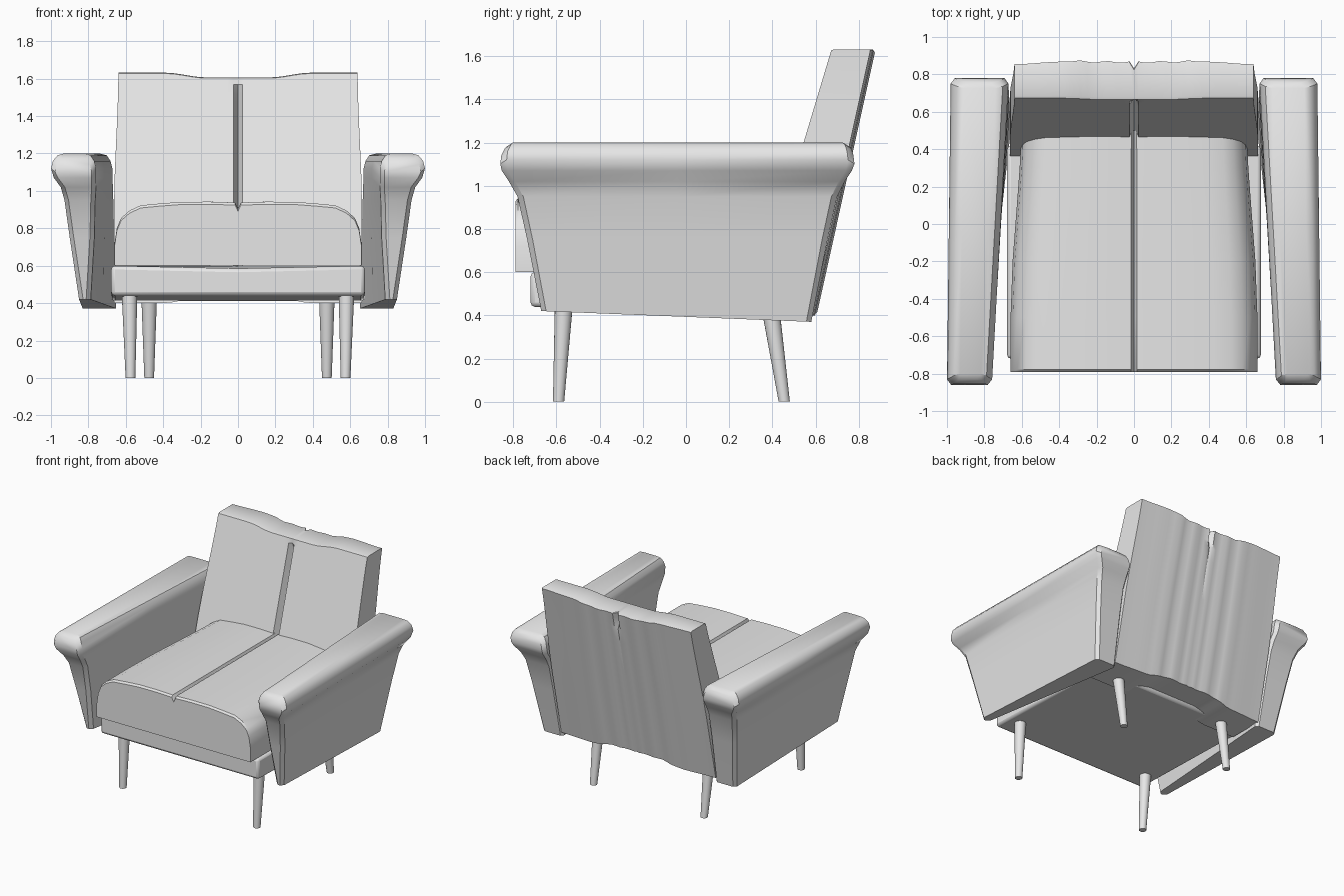
import bpy, bmesh, math
from mathutils import Vector

old = bpy.data.objects.get("Cube")
if old:
    bpy.data.objects.remove(old, do_unlink=True)

grey = bpy.data.materials.new("light_grey")
grey.use_nodes = True
colour = (0.8, 0.8, 0.8, 1)
grey.diffuse_color = colour
for node in grey.node_tree.nodes:
    if node.type == 'BSDF_PRINCIPLED':
        node.inputs["Base Color"].default_value = colour


def finish(name, bm, bevel=0):
    bmesh.ops.recalc_face_normals(bm, faces=bm.faces)
    mesh = bpy.data.meshes.new(name)
    bm.to_mesh(mesh)
    bm.free()
    mesh.materials.append(grey)
    obj = bpy.data.objects.new(name, mesh)
    bpy.context.scene.collection.objects.link(obj)
    if bevel:
        mod = obj.modifiers.new("soft_edges", 'BEVEL')
        mod.width = bevel
        mod.segments = 2
    bpy.ops.object.select_all(action='DESELECT')
    obj.select_set(True)
    bpy.context.view_layer.objects.active = obj
    bpy.ops.object.shade_smooth_by_angle(angle=math.radians(35))
    return obj


def slab(name, rows, cols, near, far, bevel=0):
    """Closed body between two matching grids of points."""
    bm = bmesh.new()
    a, b = [[[bm.verts.new(f(r, c)) for c in cols] for r in rows] for f in (near, far)]
    n, m = len(rows), len(cols)
    for g in (a, b):
        for i in range(n - 1):
            for j in range(m - 1):
                bm.faces.new((g[i][j], g[i][j + 1], g[i + 1][j + 1], g[i + 1][j]))
    rim = ([(0, j) for j in range(m)] + [(i, m - 1) for i in range(1, n)]
           + [(n - 1, j) for j in range(m - 2, -1, -1)] + [(i, 0) for i in range(n - 2, 0, -1)])
    for (i, j), (k, l) in zip(rim, rim[1:] + rim[:1]):
        bm.faces.new((a[i][j], a[k][l], b[k][l], b[i][j]))
    return finish(name, bm, bevel)


def both_sides(half):
    return [-x for x in reversed(half) if x] + list(half)


def step(x, lo, hi):
    t = min(1, max(0, (x - lo) / (hi - lo)))
    return t * t * (3 - 2 * t)


# Seat cushion: crowned top with a centre seam, narrowing to the back
crown = {0: 0.905, 0.016: 0.938, 0.15: 0.943, 0.3: 0.943, 0.42: 0.935, 0.52: 0.92,
         0.58: 0.895, 0.625: 0.855, 0.648: 0.8, 0.66: 0.72}


def seat_width(y):
    return 1 - 0.09 * step(y, -0.5, 0.6)


def seat_top(y, x):
    drop = 0.014 if y == -0.79 else 0
    pleat = 0.003 * math.sin(abs(x) * 40) * (0.1 < abs(x) < 0.55)
    return (x * seat_width(y), y, crown[abs(x)] + pleat - drop)


def seat_bottom(y, x):
    return (x * seat_width(y), y, 0.6)


slab("seat_cushion", [-0.79, -0.778, -0.5, -0.2, 0.1, 0.3, 0.5],
     both_sides(list(crown)), seat_top, seat_bottom)

# Base frame under the cushion
slab("seat_base", [-0.72, 0.42], [-0.678, 0, 0.678],
     lambda y, x: (x, y, 0.6 - 0.015 * (x == 0 and y < 0)),
     lambda y, x: (x, y, 0.44 - 0.03 * (y > 0)), 0.02)


# Backrest: leaning slab with a sagging top, front seam and draped back
def back_height(t, x):
    sag = 1 - step(abs(x), 0.18, 0.4)
    low, high = 0.4 + 0.035 * sag, 1.64 - 0.025 * sag
    return low + (high - low) * t


def back_half_width(t):
    return 1.0 - 0.035 * step(t, 0.4, 1)


def back_front(t, x):
    z = back_height(t, x)
    y = 0.675 - 0.3 * (1.635 - z)
    if x == 0:
        y += 0.055 * (1 - step(z, 1.5, 1.6))
    return (x * back_half_width(t), y + 0.01 * (t == 1), z - 0.008 * (t == 1))


def back_rear(t, x):
    z = back_height(t, x)
    ax = abs(x)
    y = 0.848 - 0.222 * (1.6 - z)
    y += 0.018 * (1 - step(ax, 0.35, 0.66)) + 0.005 * math.cos(ax * 42) * (ax < 0.45)
    if x == 0:
        y -= 0.01 + 0.03 * step(t, 0.88, 0.92)
    return (x * back_half_width(t), y - 0.01 * (t == 1), z - 0.008 * (t == 1))


slab("backrest", [0, 0.15, 0.3, 0.42, 0.55, 0.7, 0.8, 0.88, 0.92, 0.96, 0.99, 1],
     both_sides([0, 0.024, 0.06, 0.1, 0.14, 0.18, 0.22, 0.26, 0.3, 0.35, 0.4, 0.5, 0.58, 0.663]),
     back_front, back_rear)

# Armrests: height, front y, rear y, outer x, inner x at front, inner x at rear
levels = [
    (0.42, -0.67, 0.58, 0.85, 0.79, 0.65),
    (0.75, -0.735, 0.655, 0.9, 0.77, 0.66),
    (0.95, -0.78, 0.7, 0.928, 0.765, 0.665),
    (1.02, -0.82, 0.735, 0.948, 0.76, 0.667),
    (1.07, -0.853, 0.768, 0.985, 0.76, 0.67),
    (1.12, -0.86, 0.78, 1.0, 0.76, 0.67),
    (1.16, -0.855, 0.775, 0.99, 0.77, 0.68),
    (1.19, -0.84, 0.765, 0.965, 0.79, 0.7),
    (1.2, -0.83, 0.755, 0.93, 0.82, 0.74),
]


def arm_point(row, v, side, outer):
    z, front, rear, out, in_front, in_rear = row
    end = v in (0, 1)
    y = front + (rear - front) * v
    if outer:
        x = out - 0.02 * v - 0.022 * end
    else:
        x = in_front + (in_rear - in_front) * v + 0.022 * end
    if row is levels[0]:
        z -= 0.05 * v
    if z > 1.1:
        z -= 0.018 * end
    return (side * x, y, z)


for side, label in ((1, "left"), (-1, "right")):
    slab(label + "_armrest", levels, [0, 0.018, 0.5, 0.982, 1],
         lambda r, v: arm_point(r, v, side, True),
         lambda r, v: arm_point(r, v, side, False))


# Tapered legs
def leg(name, top, foot):
    bm = bmesh.new()
    rings = []
    for centre, radius in ((foot, 0.026), (top, 0.042)):
        rings.append([bm.verts.new(Vector(centre) + radius * Vector((math.cos(a), math.sin(a), 0)))
                      for a in (math.tau * k / 20 for k in range(20))])
    for k in range(20):
        n = (k + 1) % 20
        bm.faces.new((rings[0][k], rings[0][n], rings[1][n], rings[1][k]))
    for ring in rings:
        bm.faces.new(ring)
    finish(name, bm)


for side, label in ((1, "left"), (-1, "right")):
    leg("front_" + label + "_leg", (side * 0.58, -0.565, 0.46), (side * 0.575, -0.59, 0))
    leg("rear_" + label + "_leg", (side * 0.475, 0.39, 0.44), (side * 0.475, 0.455, 0))
